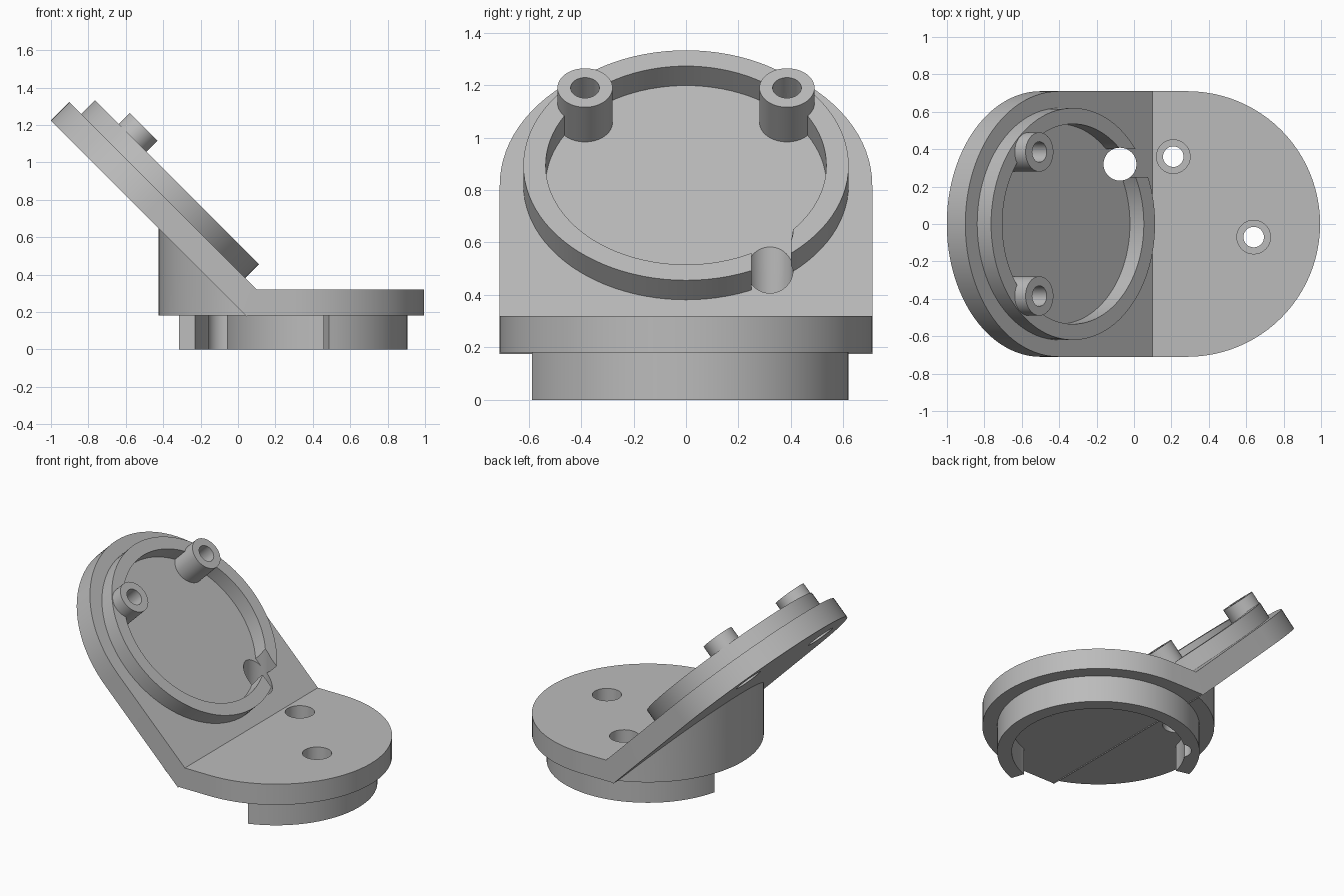
import bpy, bmesh
from math import cos, sin, radians, sqrt
from mathutils import Matrix, Vector

cube = bpy.data.objects.get("Cube")
if cube:
    bpy.data.objects.remove(cube, do_unlink=True)

# One plain grey for the whole bracket
grey = bpy.data.materials.new("light_grey")
grey.use_nodes = True
colour = (0.5, 0.5, 0.5, 1)
grey.diffuse_color = colour
grey.node_tree.nodes["Principled BSDF"].inputs["Base Color"].default_value = colour

# Shared dimensions
BODY_R, RING_R, BORE_R = 0.71, 0.62, 0.535
BASE_X, FLOOR, DECK = 0.285, 0.18, 0.32
THICK = 0.14
TILT = Matrix.Translation((-0.40, 0, 0.82)) @ Matrix.Rotation(radians(45), 4, 'Y')
FLAT = Matrix.Identity(4)
NORMAL = Vector((1, 0, 1)).normalized()
MITRE_POINT = Vector((0.10, 0, DECK))
MITRE_NORMAL = Vector((0.14, 0, -0.05)).normalized()


def arc(cx, cy, r, start, end, steps):
    angles = [radians(start + (end - start) * i / steps) for i in range(steps + 1)]
    return [(cx + r * cos(a), cy + r * sin(a)) for a in angles]


def circle(cx, cy, r, steps=96):
    return arc(cx, cy, r, 0, 360, steps)[:-1]


def prism(name, outline, z0, z1, matrix=FLAT, clip=None):
    """Extrude an outline, place it, and optionally slice it by a plane."""
    bm = bmesh.new()
    face = bm.faces.new([bm.verts.new((x, y, z0)) for x, y in outline])
    grown = bmesh.ops.extrude_face_region(bm, geom=[face])["geom"]
    verts = [v for v in grown if isinstance(v, bmesh.types.BMVert)]
    bmesh.ops.translate(bm, verts=verts, vec=(0, 0, z1 - z0))
    bm.transform(matrix)
    if clip:
        bmesh.ops.bisect_plane(bm, geom=bm.verts[:] + bm.edges[:] + bm.faces[:],
                               plane_co=clip[0], plane_no=clip[1], clear_outer=True)
        bmesh.ops.edgeloop_fill(bm, edges=[e for e in bm.edges if e.is_boundary])
    bmesh.ops.recalc_face_normals(bm, faces=bm.faces[:])
    mesh = bpy.data.meshes.new(name)
    bm.to_mesh(mesh)
    bm.free()
    mesh.materials.append(grey)
    obj = bpy.data.objects.new(name, mesh)
    bpy.context.scene.collection.objects.link(obj)
    return obj


def finish(obj, cutters=()):
    """Cut the holes and smooth the curved walls."""
    bpy.ops.object.select_all(action='DESELECT')
    bpy.context.view_layer.objects.active = obj
    obj.select_set(True)
    for cutter in cutters:
        mod = obj.modifiers.new("cut", 'BOOLEAN')
        mod.operation = 'DIFFERENCE'
        mod.solver = 'EXACT'
        mod.object = cutter
        bpy.ops.object.modifier_apply(modifier=mod.name)
    bpy.ops.object.shade_smooth_by_angle(angle=radians(30))


# Cutters
cable_hole = prism("cable_hole_cutter", circle(-0.075, 0.32, 0.088, 48), -0.2, 1.5)
ring_bore = prism("ring_bore_cutter", circle(0, 0, BORE_R), -0.05, 0.3, TILT)
ring_slot = prism("ring_slot_cutter",
                  [(0.3, 0.25), (0.8, 0.25), (0.8, 0.4), (0.3, 0.4)], -0.02, 0.3, TILT)
base_cuts, post_cuts, back_cuts = [], [], []
for x, y in ((0.21, 0.36), (0.64, -0.07)):
    base_cuts.append(prism("screw_hole_cutter", circle(x, y, 0.055, 32), 0.1, 0.5))
    base_cuts.append(prism("counterbore_cutter", circle(x, y, 0.09, 32), 0.22, 0.5))
POST_X, POST_Y = -0.336, 0.385
for side in (-1, 1):
    post_cuts.append(prism("post_bore_cutter",
                           circle(POST_X, side * POST_Y, 0.055, 32), -0.3, 0.3, TILT))
    back_cuts.append(prism("back_recess_cutter",
                           circle(POST_X, side * POST_Y, 0.09, 32), -0.3, -0.07, TILT))

# Flat base with a round front end
outline = arc(BASE_X, 0, BODY_R, -90, 90, 48) + [(-0.1, BODY_R), (-0.1, -BODY_R)]
base = prism("base_plate", outline, FLOOR, DECK, clip=(MITRE_POINT, -MITRE_NORMAL))
finish(base, base_cuts)

# Tilted plate with a round upper end
outline = arc(0, 0, BODY_R, 90, 270, 48) + [(1.1, -BODY_R), (1.1, BODY_R)]
plate = prism("tilted_plate", outline, -THICK, 0, TILT, (MITRE_POINT, MITRE_NORMAL))
finish(plate, [cable_hole] + post_cuts + back_cuts)

# Solid round support beneath the tilted plate
middle = TILT.translation - NORMAL * THICK / 2
support = prism("round_support", circle(BASE_X, 0, BODY_R), FLOOR, 1.2, clip=(middle, NORMAL))
finish(support, [cable_hole])

# Open locating ring under the base
outline = arc(BASE_X, 0, RING_R, -71, 166, 64) + arc(BASE_X, 0, 0.53, 166, -71, 64)
lower_ring = prism("lower_ring", outline, 0, FLOOR)
finish(lower_ring, [cable_hole])

# Raised ring on the tilted plate
upper_ring = prism("upper_ring", circle(0, 0, RING_R), 0, 0.105, TILT)
finish(upper_ring, [ring_bore, ring_slot, cable_hole])

# Screw posts inside the raised ring
for side, name in ((-1, "right_post"), (1, "left_post")):
    post = prism(name, circle(POST_X, side * POST_Y, 0.105, 48), 0, 0.187, TILT)
    finish(post, post_cuts)
    # Clear the ring from the post bores
finish(upper_ring, post_cuts)

# Remove the cutters
for cutter in [cable_hole, ring_bore, ring_slot] + base_cuts + post_cuts + back_cuts:
    bpy.data.objects.remove(cutter, do_unlink=True)
